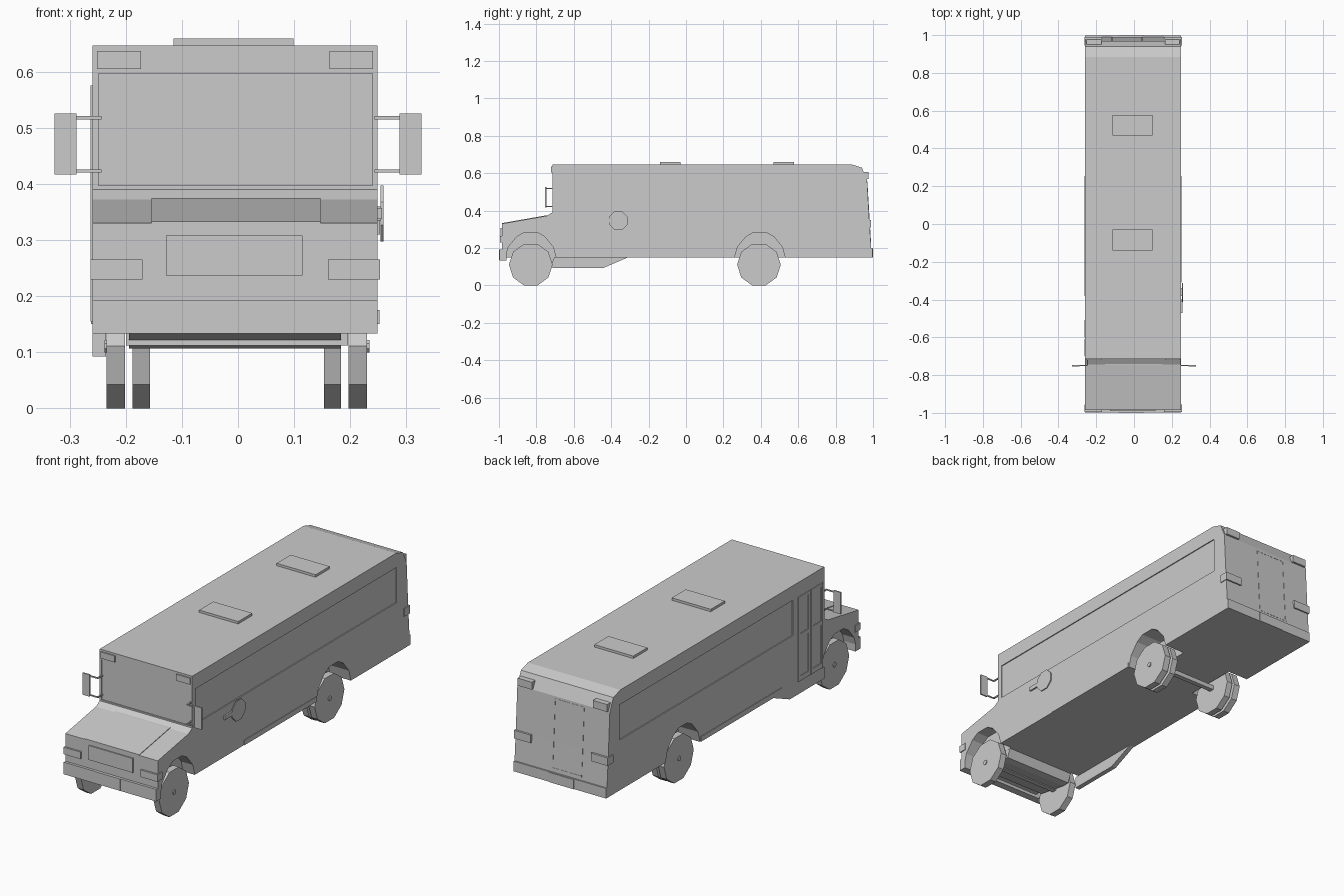
import bpy, bmesh, math

CX = -0.005            # body centre line
XL, XR = -0.259, 0.249  # body sides


def prism(name, pts, x0, x1):
    """Extrude a (y, z) profile from x0 to x1."""
    bm = bmesh.new()
    f = bm.faces.new([bm.verts.new((x0, y, z)) for y, z in pts])
    ext = bmesh.ops.extrude_face_region(bm, geom=[f])
    vs = [g for g in ext["geom"] if isinstance(g, bmesh.types.BMVert)]
    bmesh.ops.translate(bm, verts=vs, vec=(x1 - x0, 0, 0))
    bmesh.ops.recalc_face_normals(bm, faces=bm.faces)
    me = bpy.data.meshes.new(name)
    bm.to_mesh(me)
    bm.free()
    ob = bpy.data.objects.new(name, me)
    bpy.context.collection.objects.link(ob)
    return ob


def box(name, x0, x1, y0, y1, z0, z1):
    return prism(name, [(y0, z0), (y1, z0), (y1, z1), (y0, z1)], x0, x1)


def ngon(y, z, r, n):
    """Regular polygon with a flat bottom edge."""
    return [(y + r * math.sin(2 * math.pi * (i + .5) / n),
             z - r * math.cos(2 * math.pi * (i + .5) / n)) for i in range(n)]


def cut(ob, cutter):
    cutter.hide_render = True
    m = ob.modifiers.new("cut", 'BOOLEAN')
    m.operation = 'DIFFERENCE'
    m.solver = 'EXACT'
    m.object = cutter
    bpy.context.view_layer.objects.active = ob
    bpy.ops.object.modifier_apply(modifier=m.name)
    bpy.data.objects.remove(cutter)


# Main body with hood, cab and rounded rear roof
body = prism("body", [(-0.985, 0.14), (-0.955, 0.15), (0.99, 0.15), (0.99, 0.2),
                      (0.98, 0.35), (0.968, 0.567), (0.94, 0.63), (0.885, 0.647),
                      (-0.715, 0.647), (-0.715, 0.39), (-0.745, 0.372),
                      (-0.985, 0.33)], XL, XR)

# Wheel wells
arch = [(-.135, .1), (-.135, .15), (-.12, .205), (-.075, .26), (-.035, .283),
        (.035, .283), (.075, .26), (.12, .205), (.135, .15), (.135, .1)]
for yc, depth in ((-0.83, 0.19), (0.395, 0.14)):
    pts = [(yc + y, z) for y, z in arch]
    for s in (-1, 1):
        a, b = sorted((CX + s * depth, CX + s * 0.4))
        cut(body, prism("well_cutter", pts, a, b))

# Recessed windshield and side window bands
cut(body, box("windshield_cutter", -0.249, 0.24, -0.8, -0.710, 0.397, 0.597))
cut(body, box("right_window_cutter", XR - 0.005, 0.4, -0.69, 0.89, 0.40, 0.575))
cut(body, box("left_window_cutter", -0.4, XL + 0.005, -0.47, 0.89, 0.40, 0.575))

# Underbody tray and entrance step
prism("engine_tray", [(-0.93, 0.155), (-0.92, 0.135), (-0.76, 0.107), (-0.72, 0.107),
                      (-0.70, 0.155)], -0.194, 0.184)
prism("entrance_step", [(-0.715, 0.15), (-0.715, 0.092), (-0.445, 0.092),
                        (-0.31, 0.15)], XL, -0.235)

# Folding entrance door on the left with two leaves of stacked panes
for i in range(2):
    y0 = -0.70 + i * 0.10
    leaf = box("door_leaf", XL - 0.004, XL + 0.001, y0, y0 + 0.092, 0.155, 0.575)
    for z0, z1 in ((0.18, 0.37), (0.39, 0.56)):
        cut(leaf, box("pane_cutter", -0.4, XL - 0.001, y0 + .014, y0 + .078, z0, z1))

# Hood details
prism("hood_panel", [(-0.985, 0.329), (-0.985, 0.333), (-0.745, 0.375),
                     (-0.735, 0.375), (-0.735, 0.365)], -0.154, 0.147)
box("grille", -0.128, 0.115, -0.991, -0.98, 0.237, 0.308)

# Front bumper with centre plate
box("front_bumper", XL, XR, -0.998, -0.96, 0.133, 0.193)
box("front_bumper_plate", -0.083, 0.053, -1.0, -0.99, 0.136, 0.193)

# Rear bumper with centre plate
box("rear_bumper", XL, XR, 0.98, 0.997, 0.15, 0.2)
box("rear_bumper_plate", -0.083, 0.053, 0.99, 1.0, 0.15, 0.198)

# Rear emergency door: sill, head and jamb strips
for x0, x1, z0, z1 in ((-.12, .045, .215, .221), (-.12, .045, .55, .556),
                       (-.12, -.114, .215, .556), (.039, .045, .215, .556)):
    y = lambda z: 0.989 - (z - 0.2) * 0.06
    prism("rear_door_trim", [(y(z0) - .01, z0), (y(z0) + .002, z0),
                             (y(z1) + .002, z1), (y(z1) - .01, z1)], x0, x1)

# Paired lights and mirrors on both sides
for s in (-1, 1):
    def pair(name, a, b, *r):
        x0, x1 = sorted((CX + s * a, CX + s * b))
        return box(name, x0, x1, *r)
    pair("headlight", 0.165, 0.258, -0.994, -0.955, 0.23, 0.265)
    pair("front_roof_light", 0.168, 0.246, -0.721, -0.71, 0.605, 0.637)
    pair("rear_roof_light", 0.168, 0.246, 0.94, 0.977, 0.57, 0.607)
    pair("tail_light", 0.165, 0.258, 0.945, 0.99, 0.31, 0.35)
    mx0, mx1 = sorted((s * 0.288, s * 0.327))
    box("mirror", mx0, mx1, -0.754, -0.747, 0.417, 0.525)
    for z in (0.423, 0.518):
        ax0, ax1 = sorted((s * 0.245, s * 0.29))
        box("mirror_arm", ax0, ax1, -0.751, -0.746, z - .003, z + .003)
        bx0, bx1 = sorted((s * 0.243, s * 0.25))
        box("mirror_bracket", bx0, bx1, -0.75, -0.712, z - .003, z + .003)

# Side skirt rails
box("right_skirt_rail", XR - .001, XR + .003, -0.31, 0.255, 0.15, 0.175)
box("left_skirt_rail", XL - .003, XL + .001, -0.38, 0.255, 0.15, 0.175)

# Folded octagonal sign with arm
prism("sign_plate", ngon(-0.362, 0.347, 0.054, 8), 0.254, 0.259)
box("sign_arm", XR - .001, 0.257, -0.47, -0.40, 0.337, 0.357)
box("sign_hinge", XR - .001, 0.256, -0.38, -0.34, 0.335, 0.36)

# Roof hatches
for y in (-0.085, 0.523):
    box("roof_hatch", -0.115, 0.099, y - 0.055, y + 0.055, 0.645, 0.659)

# Ten-sided wheels: single in front, dual at the rear
R = 0.1167
for yc, spans in ((-0.83, [(0.199, 0.232)]), (0.39, [(0.199, 0.232), (0.155, 0.186)])):
    for s in (-1, 1):
        for a, b in spans:
            x0, x1 = sorted((-0.002 + s * a, -0.002 + s * b))
            prism("wheel", ngon(yc, 0.111, R, 10), x0, x1)
        h0, h1 = sorted((-0.002 + s * 0.228, -0.002 + s * 0.236))
        prism("wheel_hub", ngon(yc, 0.111, 0.012, 8), h0, h1)
    box("axle", -0.2, 0.196, yc - .012, yc + .012, 0.112, 0.134)
